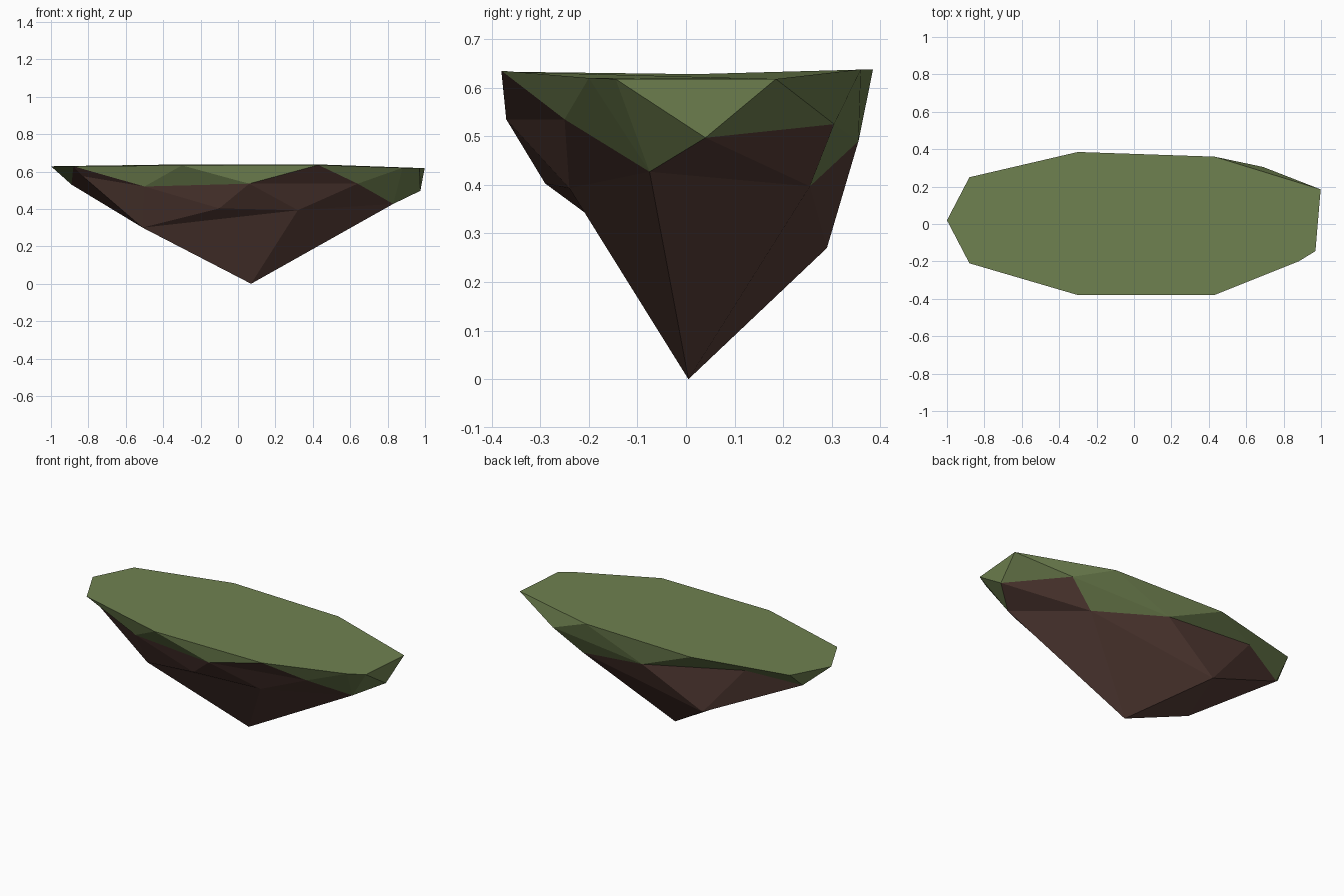
import bpy, bmesh

if "Cube" in bpy.data.objects:
    bpy.data.objects.remove(bpy.data.objects["Cube"])

# Flat colours
def material(name, rgb):
    m = bpy.data.materials.new(name)
    m.diffuse_color = (*rgb, 1)
    m.use_nodes = True
    m.node_tree.nodes["Principled BSDF"].inputs["Base Color"].default_value = m.diffuse_color
    return m

GRASS, EARTH = 0, 1
mesh = bpy.data.meshes.new("floating_island")
island = bpy.data.objects.new("floating_island", mesh)
bpy.context.collection.objects.link(island)
mesh.materials.append(material("grass_green", (0.16, 0.22, 0.08)))
mesh.materials.append(material("earth_brown", (0.10, 0.05, 0.04)))

bm = bmesh.new()

def ring(points):
    return [bm.verts.new(p) for p in points]

def face(verts, colour):
    if len(set(verts)) > 2:
        bm.faces.new(verts).material_index = colour

def zip_rings(upper, lower, steps):
    """Triangle strip between closed rings: u/l advances the upper/lower ring,
    a capital letter makes the triangle earth instead of grass."""
    i = j = 0
    for s in steps:
        a, b = upper[i % len(upper)], lower[j % len(lower)]
        if s in "uU":
            i += 1
            c = upper[i % len(upper)]
        else:
            j += 1
            c = lower[j % len(lower)]
        face((a, b, c), EARTH if s.isupper() else GRASS)

# Flat grassy rim, anticlockwise from the front
rim = ring([(0.43, -0.38, 0.635), (0.88, -0.2, 0.62), (0.97, -0.145, 0.618),
            (0.998, 0.185, 0.618), (0.43, 0.36, 0.638), (-0.3, 0.385, 0.638),
            (-0.88, 0.25, 0.63), (-1, 0.02, 0.628), (-0.88, -0.21, 0.628),
            (-0.3, -0.38, 0.633)])

# Ragged line where grass meets earth
edge = ring([(0.06, -0.37, 0.535), (0.64, -0.25, 0.535), (0.83, -0.075, 0.427),
             (0.975, 0.04, 0.497), (0.69, 0.305, 0.525), (0.05, 0.355, 0.49),
             (-0.59, 0.27, 0.59), (-0.89, 0.14, 0.53), (-0.83, -0.17, 0.575),
             (-0.5, -0.28, 0.52)])

# Rock bulges below the edge, and the bottom tip
front, back_right, back_left, left, ledge = ring([
    (0.32, -0.24, 0.393), (0.52, 0.255, 0.397), (-0.315, 0.29, 0.27),
    (-0.51, -0.15, 0.30), (-0.1, -0.29, 0.403)])
tip = bm.verts.new((0.07, 0.005, 0))
corner = edge[2]

# Top, skirt, rock sides
face(rim, GRASS)
zip_rings(rim, edge, "LulululululululuuLLulu".replace("ululululululul", "ulululululul", 1))
zip_rings(edge, [front, corner, back_right, back_left, left, ledge], "UULLUUuLUULUULUL")

# Overhanging ledge and the cone down to the tip
face((left, ledge, front), EARTH)
base = [front, corner, back_right, back_left, left]
for a, b in zip(base, base[1:] + base[:1]):
    face((a, b, tip), EARTH)

bmesh.ops.recalc_face_normals(bm, faces=bm.faces[:])
bm.to_mesh(mesh)
bm.free()
